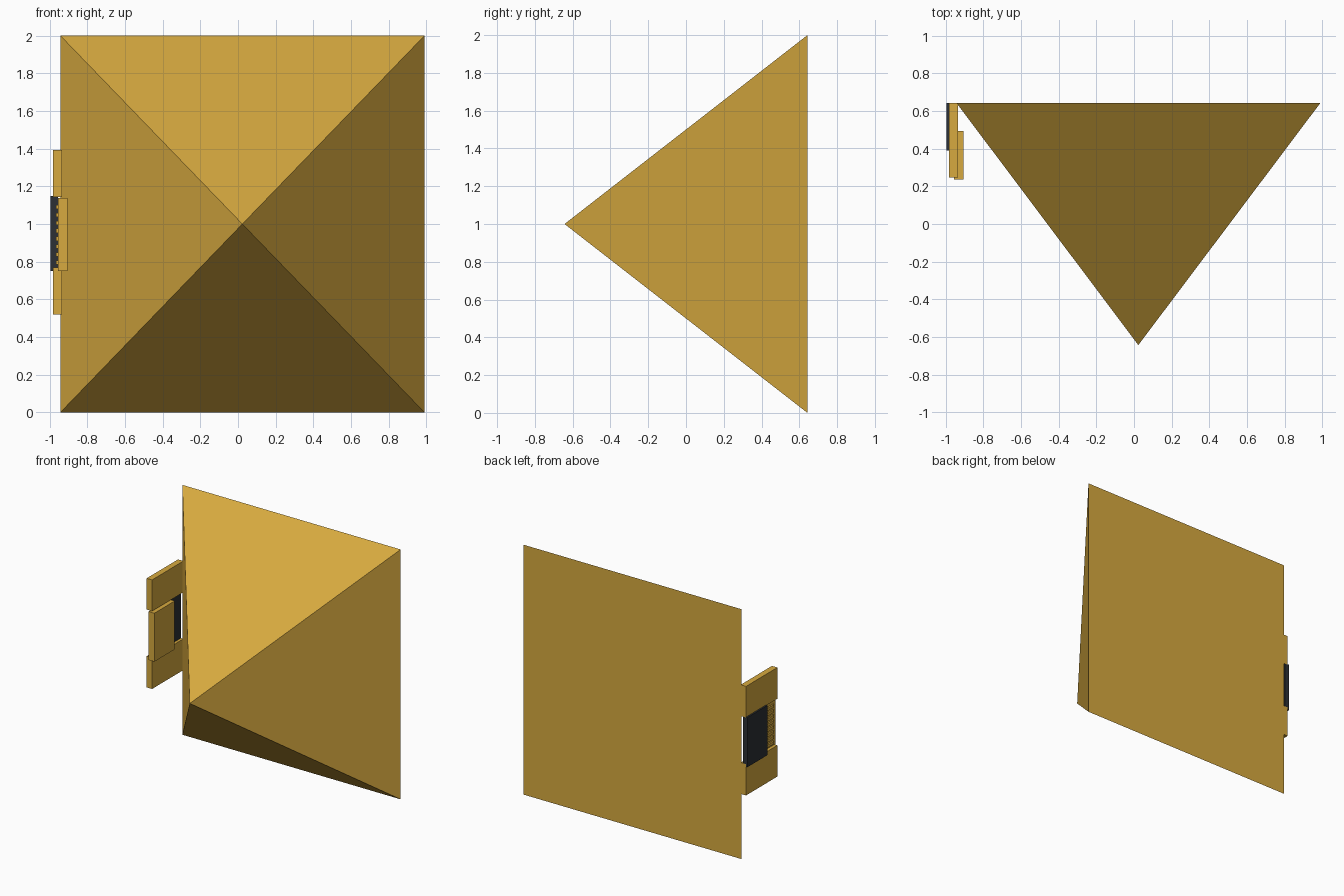
import bpy, bmesh
from mathutils import Matrix, Vector

if "Cube" in bpy.data.objects:
    bpy.data.objects.remove(bpy.data.objects["Cube"])


def material(name, color):
    m = bpy.data.materials.new(name)
    m.diffuse_color = (*color, 1)
    m.use_nodes = True
    m.node_tree.nodes["Principled BSDF"].inputs["Base Color"].default_value = m.diffuse_color
    return m


gold = material("gold", (0.68, 0.40, 0.05))
dark = material("charcoal", (0.025, 0.03, 0.035))


def finish(name, bm, mat):
    bmesh.ops.recalc_face_normals(bm, faces=bm.faces)
    mesh = bpy.data.meshes.new(name)
    bm.to_mesh(mesh)
    bm.free()
    mesh.materials.append(mat)
    obj = bpy.data.objects.new(name, mesh)
    bpy.context.collection.objects.link(obj)
    return obj


def add_box(bm, x, y, z):
    size = Vector((x[1] - x[0], y[1] - y[0], z[1] - z[0]))
    mid = Vector((sum(x), sum(y), sum(z))) / 2
    bmesh.ops.create_cube(bm, size=1, matrix=Matrix.Translation(mid) @ Matrix.Diagonal((*size, 1)))


def box(name, x, y, z, mat):
    bm = bmesh.new()
    add_box(bm, x, y, z)
    return finish(name, bm, mat)


# Large pyramid lying on its side, apex to the front
bm = bmesh.new()
base = [bm.verts.new((x, 0.643, z)) for x, z in ((-0.943, 0), (0.99, 0), (0.99, 2), (-0.943, 2))]
apex = bm.verts.new((0.023, -0.643, 1))
bm.faces.new(base)
for i in range(4):
    bm.faces.new((base[i], base[(i + 1) % 4], apex))
finish("pyramid", bm, gold)

# Side bracket: two blocks with an open slot between them
box("bracket_upper", (-0.982, -0.934), (0.247, 0.643), (1.143, 1.393), gold)
box("bracket_lower", (-0.982, -0.934), (0.247, 0.643), (0.52, 0.77), gold)

# Dark panel in the slot and the gold plate beside it
box("dark_panel", (-0.995, -0.956), (0.39, 0.643), (0.75, 1.148), dark)
box("cover_plate", (-0.956, -0.906), (0.236, 0.493), (0.75, 1.138), gold)

# Small raised ridges on the exposed face of the plate
bm = bmesh.new()
for i in range(8):
    z = 0.785 + i * 0.042
    add_box(bm, (-0.967, -0.955), (0.265, 0.388), (z, z + 0.022))
finish("plate_ridges", bm, gold)
